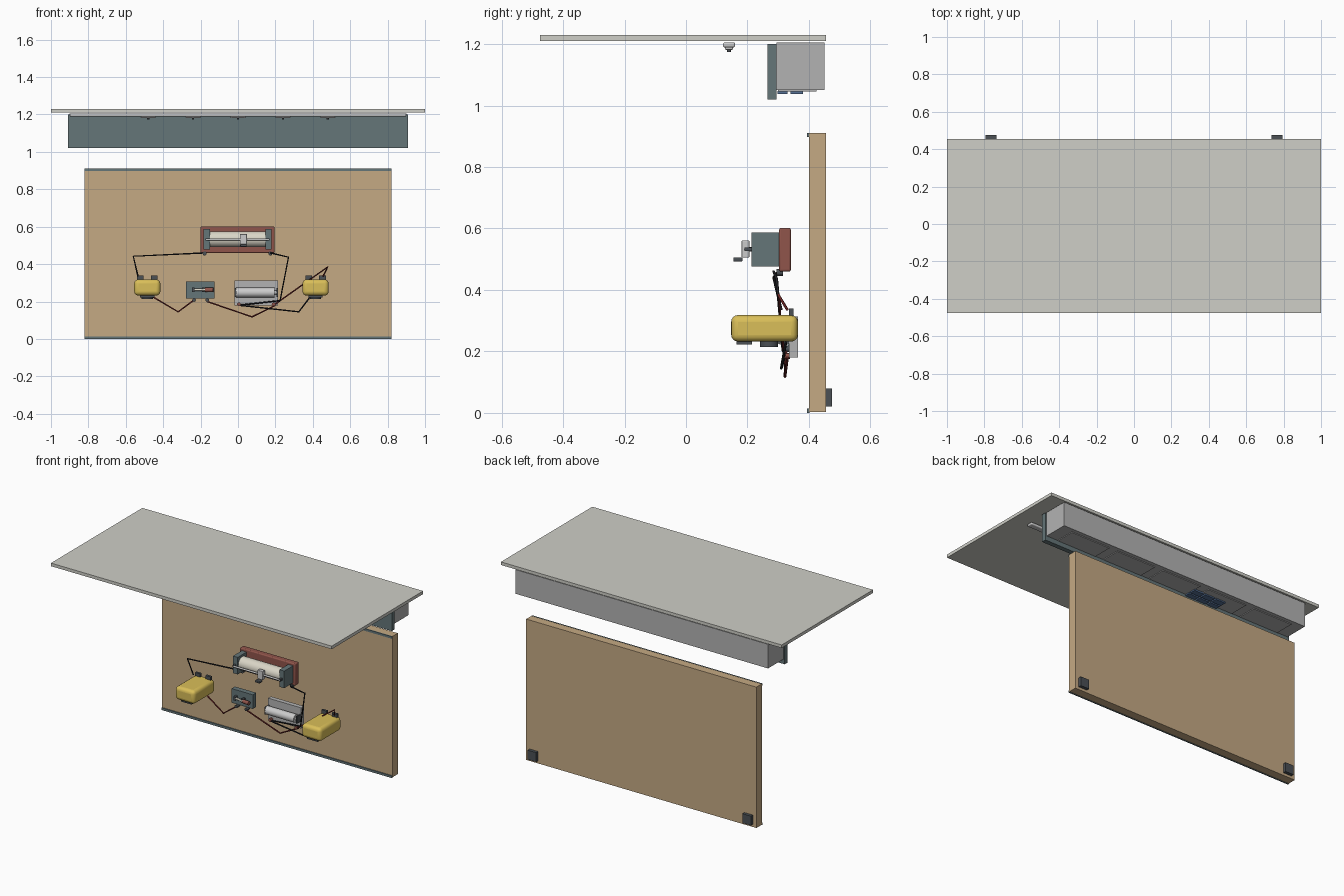
import bpy
from mathutils import Vector


def mat(name, r, g, b):
    m = bpy.data.materials.new(name)
    m.diffuse_color = (r, g, b, 1)
    return m


STONE = mat("pale_laminate", 0.62, 0.62, 0.57)
SLATE = mat("slate", 0.13, 0.18, 0.19)
WOOD = mat("wood", 0.56, 0.40, 0.23)
DARK = mat("dark_grey", 0.07, 0.08, 0.09)
GREY = mat("grey", 0.45, 0.45, 0.45)
LIGHT = mat("light_grey", 0.62, 0.62, 0.6)
RED = mat("brick_red", 0.28, 0.09, 0.07)
CREAM = mat("cream", 0.7, 0.67, 0.57)
YELLOW = mat("yellow", 0.70, 0.52, 0.10)
BLUE = mat("blue", 0.09, 0.16, 0.30)
BLACK = mat("black_wire", 0.012, 0.012, 0.015)
REDWIRE = mat("red_wire", 0.16, 0.02, 0.02)


def box(name, x, y, z, material, bevel=0, segments=3):
    """Box from (min, max) ranges on each axis."""
    bpy.ops.mesh.primitive_cube_add(size=1, location=[sum(r) / 2 for r in (x, y, z)])
    o = bpy.context.object
    o.name = name
    o.scale = [r[1] - r[0] for r in (x, y, z)]
    bpy.ops.object.transform_apply(location=False, scale=True)
    o.data.materials.append(material)
    if bevel:
        b = o.modifiers.new("bevel", "BEVEL")
        b.width, b.segments = bevel, segments
        bpy.ops.object.shade_smooth_by_angle()
    return o


def rod(name, a, b, radius, material, sides=24):
    """Cylinder between two points."""
    a, b = Vector(a), Vector(b)
    bpy.ops.mesh.primitive_cylinder_add(vertices=sides, radius=radius, depth=(b - a).length,
                                        location=(a + b) / 2)
    o = bpy.context.object
    o.name = name
    o.rotation_euler = (b - a).to_track_quat('Z', 'Y').to_euler()
    o.data.materials.append(material)
    bpy.ops.object.shade_smooth_by_angle()
    return o


def wire(name, points, material):
    c = bpy.data.curves.new(name, 'CURVE')
    c.dimensions = '3D'
    c.bevel_depth, c.bevel_resolution = 0.0045, 1
    s = c.splines.new('POLY')
    s.points.add(len(points) - 1)
    for p, co in zip(s.points, points):
        p.co = (*co, 1)
    c.use_fill_caps = True
    c.materials.append(material)
    o = bpy.data.objects.new(name, c)
    bpy.context.collection.objects.link(o)


# Worktop and the service box hung below it
box("worktop", (-1, 1), (-0.475, 0.455), (1.21, 1.23), STONE)
box("apron_panel", (-0.91, 0.91), (0.265, 0.295), (1.02, 1.20), SLATE)
box("service_box", (-0.9, 0.9), (0.295, 0.45), (1.05, 1.205), GREY)
for i in range(5):
    cx = -0.68 + 0.34 * i
    box("bottom_plate", (cx - 0.14, cx + 0.14), (0.30, 0.425), (1.045, 1.051), GREY)
for i in range(3):
    for y in ((0.297, 0.33), (0.34, 0.38)):
        cx = -0.25 + 0.08 * (i - 1)
        box("blue_block", (cx - 0.035, cx + 0.035), y, (1.037, 1.047), BLUE)

# Light rail under the worktop with five fittings
box("light_rail", (-0.9, 0.9), (0.12, 0.16), (1.189, 1.205), LIGHT, 0.006)
for i in range(5):
    cx = -0.48 + 0.24 * i
    box("light_fitting", (cx - 0.04, cx + 0.04), (0.127, 0.153), (1.181, 1.191), LIGHT, 0.004)
    rod("light_button", (cx, 0.14, 1.182), (cx, 0.14, 1.174), 0.006, DARK, 12)

# Display board with edge strips and rear feet
box("board", (-0.82, 0.82), (0.40, 0.455), (0.003, 0.91), WOOD)
for z in ((0, 0.014), (0.897, 0.911)):
    box("edge_strip", (-0.82, 0.82), (0.394, 0.402), z, SLATE)
for s in (-1, 1):
    box("rear_foot", (s * 0.765 - 0.03, s * 0.765 + 0.03), (0.453, 0.475), (0.02, 0.08), DARK)

# Sliding resistor
box("resistor_base", (-0.20, 0.195), (0.303, 0.341), (0.46, 0.602), RED, 0.006)
for cx in (-0.168, 0.163):
    box("resistor_end_plate", (cx - 0.017, cx + 0.017), (0.213, 0.305), (0.477, 0.587), SLATE)
    rod("resistor_terminal", (cx * 1.06, 0.295, 0.457), (cx * 1.06, 0.315, 0.457), 0.011, DARK, 12)
    box("slide_rod_bracket", (cx - 0.006, cx + 0.006), (0.19, 0.215), (0.526, 0.538), DARK)
rod("resistor_coil", (-0.152, 0.26, 0.533), (0.147, 0.26, 0.533), 0.042, CREAM, 32)
rod("slide_rod", (-0.17, 0.195, 0.532), (0.165, 0.195, 0.532), 0.006, LIGHT, 12)
box("slider", (0.01, 0.048), (0.181, 0.206), (0.505, 0.561), LIGHT, 0.003)
box("slider_contact", (0.02, 0.038), (0.2, 0.222), (0.525, 0.54), DARK)
box("slider_knob", (0.012, 0.046), (0.154, 0.184), (0.492, 0.506), DARK, 0.004)

# Two meters lying back against the board
for cx in (-0.485, 0.415):
    box("meter_case", (cx - 0.07, cx + 0.07), (0.147, 0.364), (0.232, 0.318), YELLOW, 0.022, 4)
    box("meter_dial", (cx - 0.038, cx + 0.038), (0.165, 0.215), (0.222, 0.234), DARK)
    rod("meter_knob", (cx, 0.27, 0.235), (cx, 0.27, 0.214), 0.03, DARK)
    for s in (-1, 1):
        x = cx + s * 0.037
        box("meter_terminal", (x - 0.018, x + 0.018), (0.335, 0.35), (0.312, 0.34), DARK)

# Knife switch
box("switch_base", (-0.277, -0.125), (0.33, 0.364), (0.217, 0.308), SLATE)
rod("switch_lever", (-0.245, 0.315, 0.262), (-0.165, 0.305, 0.262), 0.007, CREAM, 12)
rod("switch_handle", (-0.175, 0.306, 0.262), (-0.132, 0.301, 0.262), 0.012, RED, 16)
for x in (-0.24, -0.185):
    box("switch_clip", (x - 0.007, x + 0.007), (0.305, 0.332), (0.25, 0.274), DARK)
for x in (-0.235, -0.165):
    rod("switch_terminal", (x, 0.315, 0.208), (x, 0.345, 0.208), 0.01, DARK, 12)

# Battery in its holder
box("battery_holder", (-0.02, 0.215), (0.335, 0.364), (0.18, 0.313), GREY)
rod("battery", (-0.01, 0.312, 0.248), (0.195, 0.312, 0.248), 0.026, LIGHT)
rod("battery_tip", (0.195, 0.312, 0.248), (0.207, 0.312, 0.248), 0.01, LIGHT, 16)
for x in (-0.015, 0.21):
    box("battery_clip", (x - 0.004, x + 0.004), (0.295, 0.336), (0.225, 0.271), DARK)
for x in (0.005, 0.19):
    rod("battery_terminal", (x, 0.315, 0.185), (x, 0.338, 0.185), 0.01, RED, 12)

# Wires linking the instruments
wire("left_upper_wire", [(-0.178, 0.3, 0.46), (-0.56, 0.285, 0.442), (-0.535, 0.31, 0.335)], BLACK)
wire("right_upper_wire", [(0.173, 0.285, 0.46), (0.27, 0.295, 0.437), (0.225, 0.315, 0.205),
                          (0.005, 0.325, 0.18)], BLACK)
wire("battery_meter_wire", [(0.005, 0.32, 0.18), (0.325, 0.31, 0.145), (0.39, 0.325, 0.23)], BLACK)
wire("meter_switch_wire", [(-0.46, 0.325, 0.228), (-0.32, 0.31, 0.145), (-0.235, 0.325, 0.208)], REDWIRE)
wire("switch_battery_wire", [(-0.165, 0.325, 0.2), (0.075, 0.322, 0.118), (0.2, 0.33, 0.18)], REDWIRE)
wire("battery_right_wire", [(0.19, 0.32, 0.18), (0.48, 0.3, 0.385), (0.455, 0.33, 0.335)], REDWIRE)
